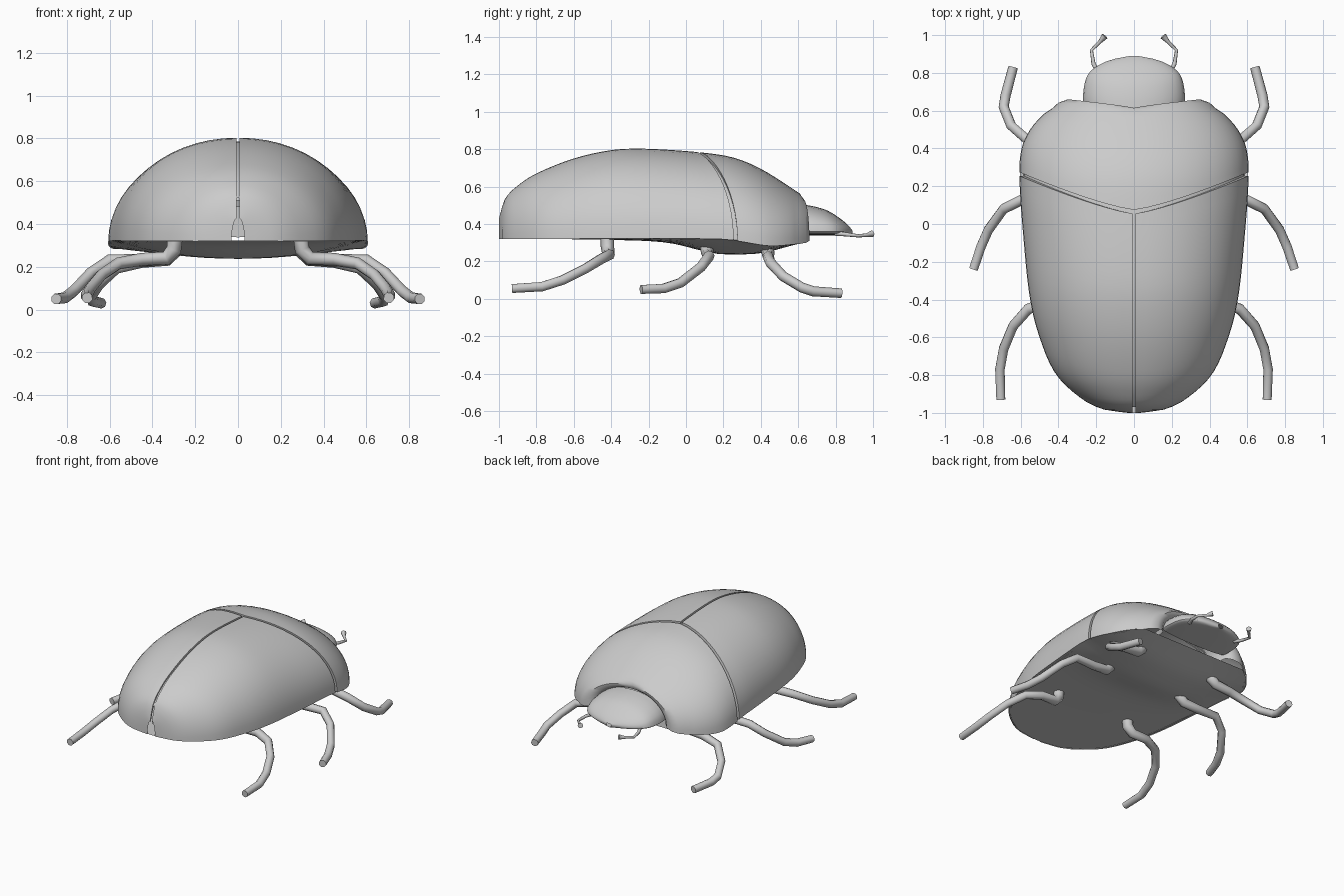
import bpy, math

if "Cube" in bpy.data.objects:
    bpy.data.objects.remove(bpy.data.objects["Cube"])

WIDTH = [(-1, .03), (-.985, .15), (-.93, .27), (-.8, .41), (-.6, .5), (-.4, .55), (-.1, .583),
         (.25, .607), (.4, .595), (.5, .55), (.58, .48), (.62, .42)]
TOP = [(-1, .43), (-.97, .53), (-.9, .605), (-.8, .67), (-.6, .75), (-.4, .795), (-.25, .803),
       (0, .79), (.2, .767), (.3, .74), (.4, .695), (.5, .635), (.62, .555)]
EDGE = [(-1, .32), (.2, .32), (.3, .305), (.45, .283), (.62, .295)]
BULGE = [(-1, 0), (-.4, .01), (-.1, .025), (.1, .07), (.2, .085), (.35, .06), (.5, .02), (.62, 0)]


def curve_at(pts, y):
    """Smooth interpolation through a short profile."""
    y = min(max(y, pts[0][0]), pts[-1][0])
    i = 0
    while i < len(pts) - 2 and y > pts[i + 1][0]:
        i += 1

    def slope(k):
        a, b = pts[max(k - 1, 0)], pts[min(k + 1, len(pts) - 1)]
        return (b[1] - a[1]) / (b[0] - a[0])
    (y0, v0), (y1, v1) = pts[i], pts[i + 1]
    d = y1 - y0
    s = (y - y0) / d
    return ((2*s**3 - 3*s*s + 1) * v0 + (s**3 - 2*s*s + s) * d * slope(i)
            + (3*s*s - 2*s**3) * v1 + (s**3 - s*s) * d * slope(i + 1))


def arch(w, h, b, t):
    c, s = math.cos(t), abs(math.sin(t))
    return math.copysign(abs(c) ** .96, c) * w, b + (h - b) * s ** .96


def shell(y, t, k=1.0):
    x, z = arch(curve_at(WIDTH, y) * k, curve_at(TOP, y), curve_at(EDGE, y), t)
    return (x, y, .3 + (z - .3) * k)


def groove(t):
    return .065 + .2 * abs(math.cos(t)) ** 1.25


def loft(name, rows, flip=False):
    n = len(rows[0])
    faces = [(i*n + j, i*n + j + 1, (i+1)*n + j + 1, (i+1)*n + j)
             for i in range(len(rows) - 1) for j in range(n - 1)]
    if flip:
        faces = [f[::-1] for f in faces]
    me = bpy.data.meshes.new(name)
    me.from_pydata([p for r in rows for p in r], [], faces)
    ob = bpy.data.objects.new(name, me)
    bpy.context.collection.objects.link(ob)
    bpy.ops.object.select_all(action='DESELECT')
    ob.select_set(True)
    bpy.context.view_layer.objects.active = ob
    bpy.ops.object.shade_smooth_by_angle(angle=math.radians(40))
    return ob


half = [math.pi / 2 * j / 14 for j in range(15)]
full = [math.pi * j / 28 for j in range(29)]

# Two wing cases with a seam between them and a lip at the front
for side, sx in (("right", 1), ("left", -1)):
    rows = []
    for i in range(27):
        u = min(i / 25, 1) ** 1.7
        k = .955 if i == 26 else 1
        row = []
        for t in half:
            y = -1 + (groove(t) - .01 + 1) * u
            x, y, z = shell(y, t, k)
            row.append((sx * max(x, .007), y, z))
        x, y, z = row[-1]
        row.append((x, y, z - .035))
        rows.append(row)
    loft(side + "_wing_case", rows, sx < 0)

# Core body seen at the bottom of the grooves
loft("core_body", [[shell(-.97 + 1.5 * i / 24, t, .965) for t in full] for i in range(25)])

# Pronotum with front lobes and a hollow for the head
rows = [[shell(groove(t) + .01, t, .955) for t in full]]
for i in range(13):
    rows.append([shell(groove(t) + .01 + (.61 - groove(t) - .01) * i / 12, t) for t in full])
for w, h, b, y0, lobe in ((.40, .55, .30, .612, .03), (.35, .54, .31, .615, .045),
                          (.30, .525, .32, .615, .035), (.27, .51, .33, .61, .01),
                          (.25, .48, .33, .48, 0)):
    row = []
    for t in full:
        x, z = arch(w, h, b, t)
        row.append((x, y0 + lobe * abs(math.cos(t)) ** .8, z))
    rows.append(row)
loft("pronotum", rows)

# Belly plate bulging down between the legs
rows = []
for i in range(31):
    y = -1 + 1.62 * (i / 30) ** 1.2
    w, e, d = curve_at(WIDTH, y), curve_at(EDGE, y), curve_at(BULGE, y)
    rows.append([(w * .995 * s / 8, y, e + .003 - d * (1 - (s / 8) ** 2)) for s in range(-8, 9)])
loft("belly", rows)

# Head: domed top and slightly bulging underside
HEAD_W = [(.61, .265), (.68, .27), (.78, .25), (.83, .205), (.87, .12), (.89, .02)]
HEAD_H = [(.61, .505), (.68, .495), (.76, .47), (.83, .425), (.87, .39), (.89, .365)]
rows = [[(0, .61, .4)] * 33]
for i in range(15):
    y = .61 + .28 * (i / 14) ** .75
    w, h = curve_at(HEAD_W, y), curve_at(HEAD_H, y)
    row = []
    for j in range(33):
        t = 2 * math.pi * j / 32
        x, z = arch(w, h, .36, t)
        row.append((x, y, z if j <= 16 else .36 + .022 * math.sin(t)))
    rows.append(row)
loft("head", rows)


def tube(name, pts, radii, depth=.03):
    cu = bpy.data.curves.new(name, 'CURVE')
    cu.dimensions = '3D'
    cu.bevel_depth = depth
    cu.bevel_resolution = 2
    cu.use_fill_caps = True
    sp = cu.splines.new('POLY')
    sp.points.add(len(pts) - 1)
    for p, co, r in zip(sp.points, pts, radii):
        p.co = (*co, 1)
        p.radius = r
    bpy.context.collection.objects.link(bpy.data.objects.new(name, cu))


LEGS = {
    "front": [(.295, .43, .32), (.30, .435, .27), (.335, .44, .235), (.45, .44, .225), (.57, .45, .195),
              (.65, .52, .12), (.69, .62, .06), (.68, .68, .04), (.64, .83, .03)],
    "middle": [(.295, .11, .32), (.30, .11, .28), (.335, .115, .24), (.45, .12, .23), (.60, .125, .23),
               (.69, .08, .17), (.77, -.03, .085), (.81, -.12, .055), (.85, -.24, .05)],
    "rear": [(.295, -.42, .33), (.30, -.42, .28), (.335, -.415, .24), (.45, -.41, .235), (.56, -.45, .215),
             (.64, -.54, .16), (.69, -.66, .10), (.71, -.77, .065), (.705, -.93, .055)],
}
FEELER = [(.19, .80, .35), (.215, .85, .345), (.225, .92, .337), (.18, .965, .34), (.155, .995, .348)]

# Legs and antennae on both sides
for side, sx in (("right", 1), ("left", -1)):
    for name, pts in LEGS.items():
        tube(f"{side}_{name}_leg", [(sx * x, y, z) for x, y, z in pts],
             [1.2, 1.2, 1.1, 1, .95, .9, .9, .9, .85])
    tube(side + "_antenna", [(sx * x, y, z) for x, y, z in FEELER], [1.2, 1, .8, .9, 1.7], .011)
